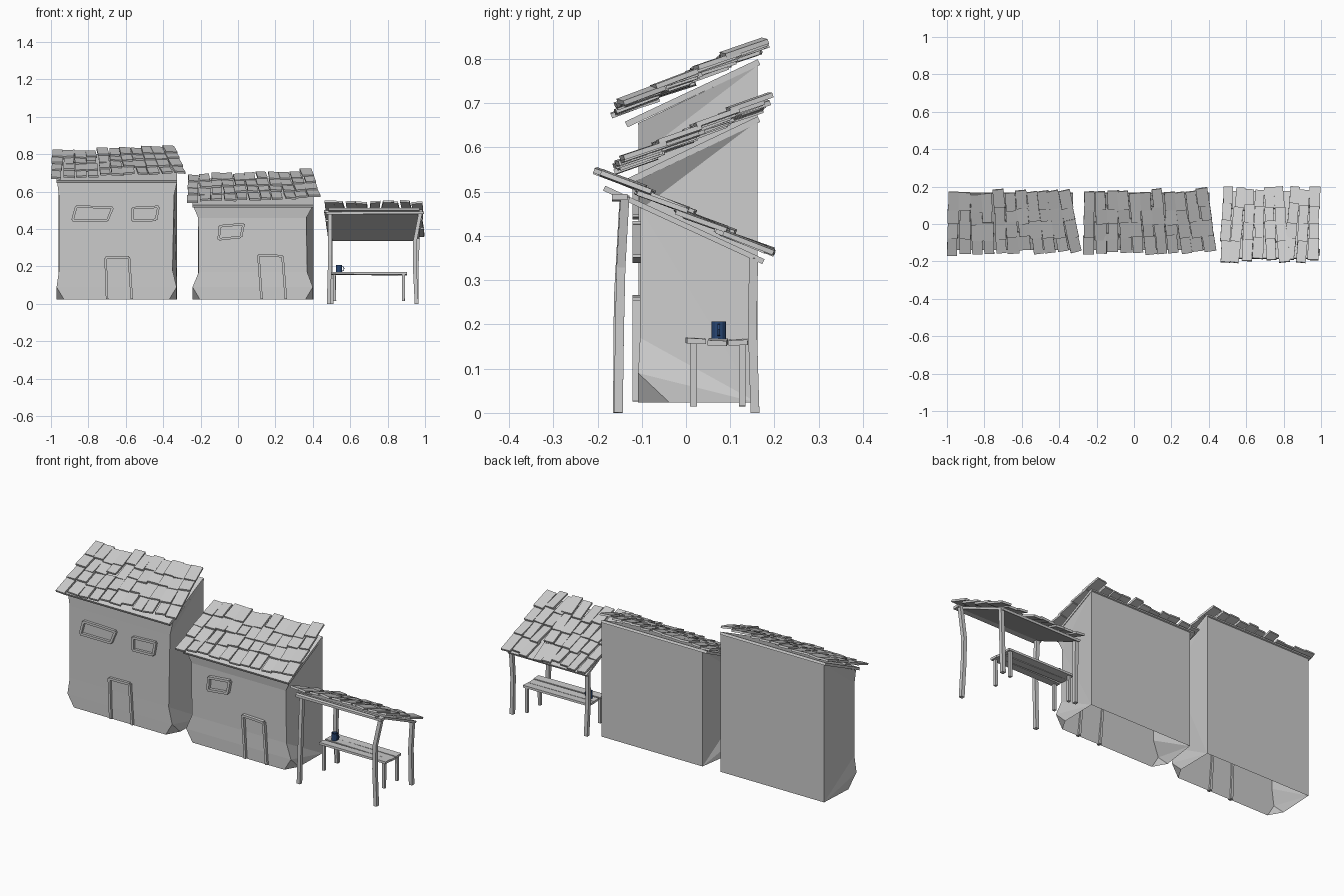
import bpy, bmesh, math, random
from mathutils import Vector, Matrix

if "Cube" in bpy.data.objects:
    bpy.data.objects.remove(bpy.data.objects["Cube"])

random.seed(4)
R = random.uniform


def material(name, rgb):
    m = bpy.data.materials.new(name)
    m.diffuse_color = (*rgb, 1)
    m.use_nodes = True
    m.node_tree.nodes["Principled BSDF"].inputs["Base Color"].default_value = m.diffuse_color
    return m


GREY = material("pale grey", (0.6, 0.6, 0.6))
BLUE = material("dark blue", (0.02, 0.06, 0.17))


def finish(name, bm, mat=GREY):
    bmesh.ops.recalc_face_normals(bm, faces=bm.faces)
    me = bpy.data.meshes.new(name)
    bm.to_mesh(me)
    bm.free()
    me.materials.append(mat)
    ob = bpy.data.objects.new(name, me)
    bpy.context.collection.objects.link(ob)
    return ob


def box(bm, centre, size, yaw=0.0, pitch=0.0, roll=0.0):
    m = (Matrix.Translation(centre) @ Matrix.Rotation(yaw, 4, 'Z')
         @ Matrix.Rotation(pitch, 4, 'X') @ Matrix.Rotation(roll, 4, 'Y')
         @ Matrix.Diagonal((*size, 1)))
    bmesh.ops.create_cube(bm, size=1, matrix=m)


def stick(bm, pts, w, d):
    """Rectangular bar along a path; d is its depth along y."""
    pts = [Vector(p) for p in pts]
    rings = []
    for i, p in enumerate(pts):
        along = pts[min(i + 1, len(pts) - 1)] - pts[max(i - 1, 0)]
        side = along.cross(Vector((0, 1, 0))).normalized() * w / 2
        deep = side.cross(along).normalized() * d / 2
        rings.append([bm.verts.new(p + a * side + b * deep)
                      for a, b in ((-1, -1), (1, -1), (1, 1), (-1, 1))])
    for a, b in zip(rings, rings[1:]):
        for k in range(4):
            j = (k + 1) % 4
            bm.faces.new((a[k], a[j], b[j], b[k]))
    bm.faces.new(rings[0])
    bm.faces.new(rings[-1])


def house(name, back_x, back_z, front, chamfer=0.04):
    """front: levels from the top down as (z, left x, right x, y)."""
    bm = bmesh.new()
    V = lambda *c: bm.verts.new(c)
    z0 = 0.023
    bt = [V(x, 0.162, back_z) for x in back_x]
    bb = [V(x, 0.162, z0) for x in back_x]
    cols = [[V(l[1 + s], l[3], l[0]) for l in front] for s in (0, 1)]
    low = front[-1]
    cs = [V(low[1 + s], -0.037, z0) for s in (0, 1)]
    cf = [V(low[1 + s] + (chamfer, -chamfer)[s], -0.108, z0) for s in (0, 1)]
    F = bm.faces.new
    F((bt[0], bt[1], bb[1], bb[0]))
    F((bt[0], bt[1], cols[1][0], cols[0][0]))
    for i in range(len(front) - 1):
        F((cols[0][i], cols[1][i], cols[1][i + 1], cols[0][i + 1]))
    F((cols[0][-1], cols[1][-1], cf[1], cf[0]))
    for s in (0, 1):
        c = cols[s]
        F((bt[s], c[0], c[1]))
        F((bt[s], c[1], bb[s]))
        for i in range(1, len(c) - 1):
            F((c[i], c[i + 1], bb[s]))
        F((c[-1], cs[s], bb[s]))
        F((c[-1], cs[s], cf[s]))
    finish(name, bm)


def frame(name, corners, closed):
    """Outline of thin bars on the front wall."""
    bm = bmesh.new()
    n = len(corners)
    for i in range(n if closed else n - 1):
        (x, z), (u, w) = corners[i], corners[(i + 1) % n]
        stick(bm, [(x, -0.11, z), (u, -0.11, w)], 0.013, 0.022)
    finish(name, bm)


def plank_roof(name, x0, x1, cols, mid_z, slope, fan, lift, jitter, y0, y1, rows=4):
    """Overlapping rows of crooked planks; fan turns them towards the right."""
    bm = bmesh.new()
    pitch = math.atan(slope)
    step = (x1 - x0) / cols
    for c in range(cols):
        t = (c + 0.5) / cols
        x = x0 + step * (c + 0.5)
        yaw = fan * t ** 1.5 + R(-jitter, jitter)
        for r in range(rows):
            length = (y1 - y0) / rows * 1.35
            y = y0 + (y1 - y0) * (r + 0.5) / rows + R(-0.012, 0.012) + 0.02 * t * (fan > 0)
            z = mid_z + slope * y + lift * t + R(0, 0.006)
            box(bm, (x - math.tan(yaw) * y + R(-0.004, 0.004), y, z),
                (step * R(0.82, 1.02), length, 0.011),
                yaw + R(-0.035, 0.035),
                pitch - math.copysign(0.09, slope) + R(-0.03, 0.03), R(-0.09, 0.09))
    finish(name, bm)


def slab(name, x0, x1, y0, z0, y1, z1, thick):
    bm = bmesh.new()
    box(bm, ((x0 + x1) / 2, (y0 + y1) / 2, (z0 + z1) / 2),
        (x1 - x0, math.hypot(y1 - y0, z1 - z0), thick),
        pitch=math.atan2(z1 - z0, y1 - y0))
    finish(name, bm)


# Tall house on the left
house("tall_house_walls", (-0.96, -0.325), 0.785,
      [(0.655, -0.967, -0.325, -0.108), (0.58, -0.958, -0.342, -0.107),
       (0.18, -0.957, -0.35, -0.107), (0.09, -0.97, -0.328, -0.108)])
slab("tall_house_roof_base", -0.97, -0.325, -0.135, 0.652, 0.165, 0.793, 0.014)
plank_roof("tall_house_roof_planks", -1.0, -0.31, 11, 0.741, 0.45, 0.2, 0.022, 0.02, -0.15, 0.155)
frame("tall_house_wide_window", [(-0.865, 0.52), (-0.67, 0.515), (-0.698, 0.447), (-0.885, 0.447)], True)
frame("tall_house_small_window", [(-0.563, 0.512), (-0.425, 0.519), (-0.438, 0.449), (-0.563, 0.444)], True)
frame("tall_house_door", [(-0.7, 0.026), (-0.708, 0.246), (-0.583, 0.249), (-0.568, 0.026)], False)

# Lower house in the middle
house("low_house_walls", (-0.215, 0.404), 0.66,
      [(0.53, -0.243, 0.404, -0.112), (0.46, -0.213, 0.365, -0.103),
       (0.17, -0.21, 0.37, -0.104), (0.09, -0.243, 0.4, -0.108)])
slab("low_house_roof_base", -0.243, 0.404, -0.135, 0.521, 0.165, 0.664, 0.014)
plank_roof("low_house_roof_planks", -0.27, 0.42, 11, 0.611, 0.45, 0.17, 0.022, 0.05, -0.15, 0.155)
frame("low_house_window", [(-0.098, 0.415), (0.03, 0.427), (0.016, 0.358), (-0.103, 0.345)], True)
frame("low_house_door", [(0.126, 0.026), (0.109, 0.26), (0.238, 0.255), (0.256, 0.026)], False)

# Open stall on the right: roof
slab("stall_roof_base", 0.485, 0.97, -0.185, 0.508, 0.175, 0.342, 0.012)
plank_roof("stall_roof_planks", 0.465, 0.99, 9, 0.45, -0.49, 0.0, 0.0, 0.09, -0.182, 0.178)

# Stall posts and front beam
bm = bmesh.new()
stick(bm, [(0.485, -0.155, 0), (0.492, -0.153, 0.26), (0.492, -0.14, 0.49)], 0.02, 0.02)
stick(bm, [(0.955, -0.153, 0), (0.945, -0.15, 0.2), (0.945, -0.147, 0.33), (0.976, -0.138, 0.49)], 0.02, 0.02)
stick(bm, [(0.5, 0.156, 0), (0.495, 0.15, 0.2), (0.495, 0.153, 0.35)], 0.02, 0.02)
stick(bm, [(0.955, 0.156, 0), (0.955, 0.15, 0.2), (0.962, 0.153, 0.35)], 0.02, 0.02)
finish("stall_posts", bm)
bm = bmesh.new()
stick(bm, [(0.47, -0.15, 0.485), (0.995, -0.15, 0.488)], 0.014, 0.035)
finish("stall_front_beam", bm)

# Bench
bm = bmesh.new()
for y, dz, roll in ((0.022, 0.003, 0.004), (0.072, 0, 0.012), (0.118, 0.0, 0.006)):
    box(bm, (0.7, y, 0.16 + dz), (0.405, 0.043, 0.012), R(-0.01, 0.01), R(-0.06, 0.06), roll)
finish("bench_seat", bm)
bm = bmesh.new()
for x in (0.515, 0.885):
    for y in (0.017, 0.127):
        stick(bm, [(x + R(-0.004, 0.004), y, 0.015), (x, y, 0.158)], 0.015, 0.015)
finish("bench_legs", bm)

# Mug with open top and side handle
bm = bmesh.new()
rings = []
for r, z in ((0.0165, 0.167), (0.0165, 0.207), (0.0135, 0.207), (0.0135, 0.172)):
    rings.append([bm.verts.new((0.54 + r * math.cos(k * math.pi / 6),
                                0.074 + r * math.sin(k * math.pi / 6), z)) for k in range(12)])
for a, b in zip(rings, rings[1:]):
    for k in range(12):
        j = (k + 1) % 12
        bm.faces.new((a[k], a[j], b[j], b[k]))
bm.faces.new(rings[0])
bm.faces.new(rings[-1])
stick(bm, [(0.554, 0.074, 0.199), (0.563, 0.074, 0.198), (0.567, 0.074, 0.189),
           (0.563, 0.074, 0.177), (0.554, 0.074, 0.175)], 0.004, 0.006)
finish("mug", bm, BLUE)
